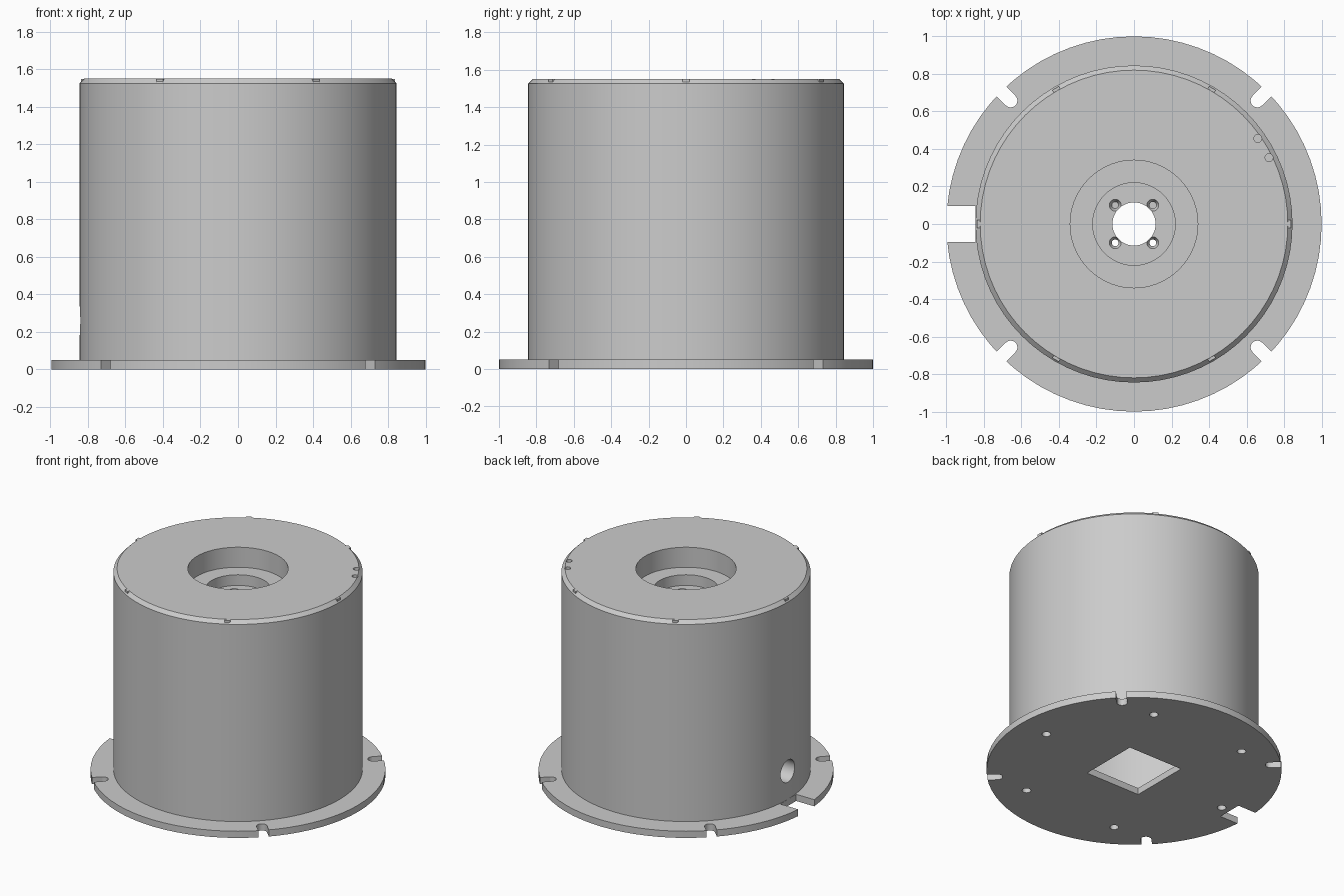
import bpy, bmesh
from math import radians, pi, cos, sin
from mathutils import Matrix, Vector

cube = bpy.data.objects.get("Cube")
if cube:
    bpy.data.objects.remove(cube, do_unlink=True)

SEGMENTS = 72
BASE_TOP, WALL_R, RIM_R, TOP = 0.05, 0.845, 0.82, 1.55

grey = bpy.data.materials.new("plain grey")
grey.use_nodes = True
grey.diffuse_color = (0.6, 0.6, 0.6, 1)
grey.node_tree.nodes["Principled BSDF"].inputs["Base Color"].default_value = (0.6, 0.6, 0.6, 1)


def finish(name, bm):
    bmesh.ops.recalc_face_normals(bm, faces=bm.faces[:])
    mesh = bpy.data.meshes.new(name)
    bm.to_mesh(mesh)
    bm.free()
    mesh.materials.append(grey)
    obj = bpy.data.objects.new(name, mesh)
    bpy.context.collection.objects.link(obj)
    return obj


def lathe(name, profile):
    """Revolve a closed (radius, height) outline around z."""
    bm = bmesh.new()
    verts = [bm.verts.new((r, 0, z)) for r, z in profile]
    edges = [bm.edges.new((a, b)) for a, b in zip(verts, verts[1:] + verts[:1])]
    bmesh.ops.spin(bm, geom=verts + edges, cent=(0, 0, 0), axis=(0, 0, 1),
                   angle=2 * pi, steps=SEGMENTS, use_merge=True)
    bmesh.ops.remove_doubles(bm, verts=bm.verts[:], dist=0.0001)
    return finish(name, bm)


def cylinder(name, radius, start, end, segments=24, end_radius=None):
    start, end = Vector(start), Vector(end)
    axis = end - start
    place = Matrix.Translation((start + end) / 2) @ axis.to_track_quat("Z", "Y").to_matrix().to_4x4()
    bm = bmesh.new()
    bmesh.ops.create_cone(bm, cap_ends=True, segments=segments, radius1=radius,
                          radius2=radius if end_radius is None else end_radius,
                          depth=axis.length, matrix=place)
    return finish(name, bm)


def box(name, low, high, turn=0):
    low, high = Vector(low), Vector(high)
    place = (Matrix.Rotation(turn, 4, "Z") @ Matrix.Translation((low + high) / 2)
             @ Matrix.Diagonal((high - low).to_4d()))
    bm = bmesh.new()
    bmesh.ops.create_cube(bm, size=1, matrix=place)
    return finish(name, bm)


def cut(target, cutter, keep=False):
    cutter.hide_render = True
    mod = target.modifiers.new("cut", "BOOLEAN")
    mod.operation, mod.solver, mod.object = "DIFFERENCE", "EXACT", cutter
    bpy.context.view_layer.objects.active = target
    bpy.ops.object.modifier_apply(modifier=mod.name)
    if not keep:
        bpy.data.objects.remove(cutter, do_unlink=True)


# Hollow drum with a chamfered rim and a stepped central recess
drum = lathe("drum", [
    (WALL_R, BASE_TOP), (WALL_R, 1.525), (RIM_R, TOP),
    (0.34, TOP), (0.34, 1.40), (0.22, 1.40), (0.22, 1.32),
    (0.115, 1.32), (0.115, 1.25), (0.70, 1.25), (0.70, BASE_TOP)])

# Round base plate with a square opening and a cable notch
base = cylinder("base_plate", 1.0, (0, 0, 0), (0, 0, BASE_TOP), SEGMENTS)
cut(base, box("opening", (-0.226, -0.226, -1), (0.226, 0.226, 1)))
cut(base, box("cable_notch", (-1.2, -0.095, -1), (-WALL_R, 0.095, 1)))

# Round-ended slots on the diagonals of the base
for k in range(4):
    a = radians(45 + 90 * k)
    x, y = 0.93 * cos(a), 0.93 * sin(a)
    cut(base, box("slot", (0.93, -0.036, -1), (1.2, 0.036, 1), a))
    cut(base, cylinder("slot_end", 0.036, (x, y, -1), (x, y, 1)))

# Screw holes running through the base into the wall
for k in range(6):
    a = radians(60 * k)
    x, y = 0.775 * cos(a), 0.775 * sin(a)
    hole = cylinder("screw_hole", 0.03, (x, y, -0.1), (x, y, 0.15))
    cut(base, hole, keep=True)
    cut(drum, hole)

# Cable hole in the side wall
cut(drum, cylinder("cable_hole", 0.083, (-1, 0, 0.26), (-0.5, 0, 0.26), 32))

# Countersunk mounting holes around the central bore
for sx in (-1, 1):
    for sy in (-1, 1):
        x, y = 0.1 * sx, 0.1 * sy
        cut(drum, cylinder("mount_hole", 0.018, (x, y, 1.1), (x, y, 1.4)))
        cut(drum, cylinder("countersink", 0.018, (x, y, 1.29), (x, y, 1.321), 24, 0.032))

# Pair of small pin holes at the rim
for angle in (26.2, 34.6):
    a = radians(angle)
    x, y = 0.802 * cos(a), 0.802 * sin(a)
    cut(drum, cylinder("pin_hole", 0.021, (x, y, 1.5), (x, y, 1.7)))

# Six small tabs across the chamfer
for k in range(6):
    box("rim_tab_%d" % (k + 1), (0.80, -0.02, 1.51), (0.836, 0.02, TOP - 0.001), radians(60 * k))

# Smooth the round walls while keeping edges sharp
for obj in (drum, base):
    bpy.ops.object.select_all(action="DESELECT")
    obj.select_set(True)
    bpy.context.view_layer.objects.active = obj
    bpy.ops.object.shade_smooth_by_angle(angle=radians(20))
